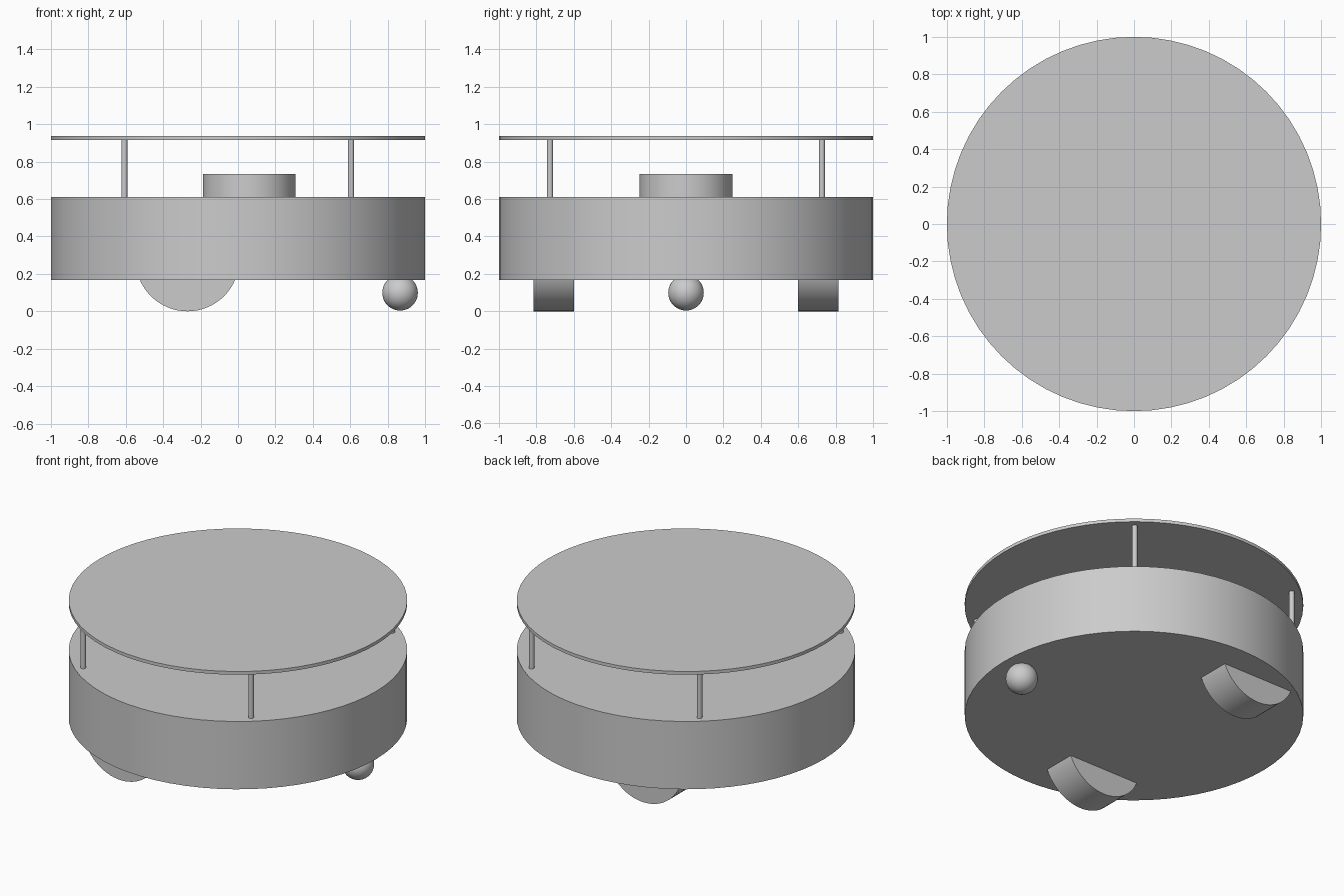
import bpy
import math

cube = bpy.data.objects.get("Cube")
if cube:
    bpy.data.objects.remove(cube, do_unlink=True)

grey = bpy.data.materials.new("plain_grey")
grey.use_nodes = True
colour = (0.6, 0.6, 0.6, 1)
grey.diffuse_color = colour
grey.node_tree.nodes["Principled BSDF"].inputs["Base Color"].default_value = colour


def finish(name):
    obj = bpy.context.object
    obj.name = name
    obj.data.materials.append(grey)
    bpy.ops.object.transform_apply(location=False, rotation=True, scale=True)
    bpy.ops.object.shade_smooth_by_angle(angle=math.radians(30))
    return obj


def upright(name, radius, bottom, top, x=0, y=0, sides=64):
    bpy.ops.mesh.primitive_cylinder_add(
        vertices=sides, radius=radius, depth=top - bottom,
        location=(x, y, (bottom + top) / 2))
    return finish(name)


# Round body, sensor drum and top plate
upright("body", 1, 0.168, 0.61)
upright("sensor_drum", 0.248, 0.61, 0.734, x=0.06)
upright("top_plate", 1, 0.915, 0.936)

# Four posts carrying the top plate
for x, side in ((-0.607, "right"), (0.604, "left")):
    for y, end in ((-0.727, "front"), (0.727, "back")):
        upright(f"{end}_{side}_post", 0.016, 0.61, 0.915, x, y, 24)

# Two drive wheels, partly sunk into the body
for y, end in ((-0.708, "front"), (0.708, "back")):
    bpy.ops.mesh.primitive_cylinder_add(
        vertices=64, radius=0.277, depth=0.217,
        location=(-0.27, y, 0.277), rotation=(math.pi / 2, 0, 0))
    finish(f"{end}_wheel")

# Ball caster
bpy.ops.mesh.primitive_uv_sphere_add(
    segments=48, ring_count=24, radius=0.095, location=(0.866, 0, 0.099))
finish("ball_caster")
